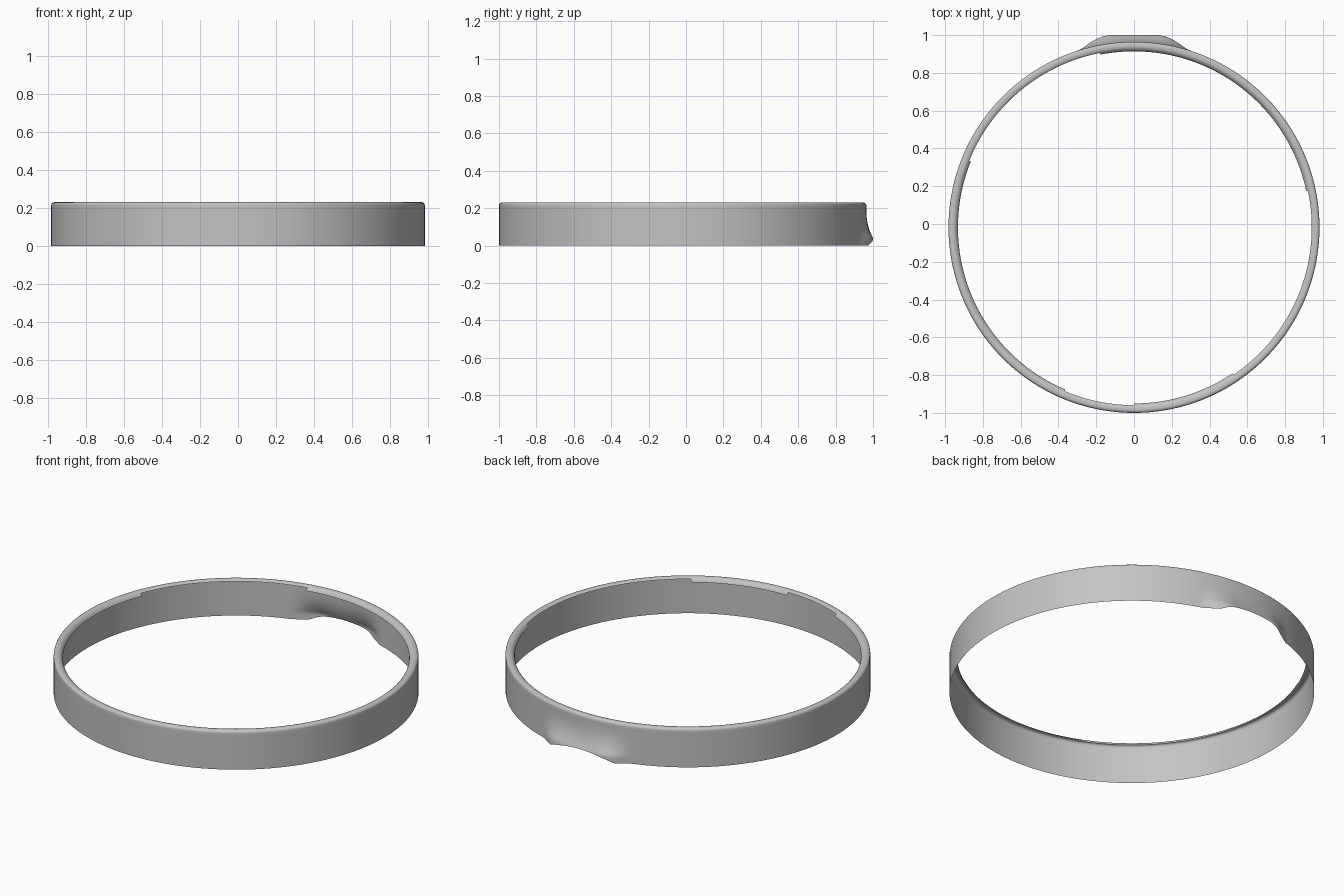
import bpy
import bmesh
import math

cube = bpy.data.objects.get("Cube")
if cube:
    bpy.data.objects.remove(cube, do_unlink=True)

R, CENTRE_Y = 0.982, -0.018      # band radius and offset making room for the tab
SEGMENTS, WALL_ROWS = 360, 16
SHOULDER, TOP = 0.215, 0.23
WIDE_SECTORS = [(12, 101), (158, 247), (270, 304)]   # degrees with a deeper curl

grey = bpy.data.materials.new("satin grey")
grey.use_nodes = True
colour = (0.55, 0.55, 0.55, 1)
grey.diffuse_color = colour
grey.node_tree.nodes["Principled BSDF"].inputs["Base Color"].default_value = colour


def tab_bulge(off, z):
    """Outward push of the wall near the thumb tab, off in degrees."""
    t = min(max((abs(off) - 6.5) / 11.5, 0), 1)
    if t >= 1:
        return 0
    fade = 1 - t * t * (3 - 2 * t)
    height = min(max((0.2 - z) / 0.16, 0), 1) ** 2.4
    return (1.018 / math.cos(math.radians(off)) - R) * fade * height


def tab_lift(off):
    """Arched lower edge of the thumb tab."""
    return 0.04 * max(0, 1 - (off / 11.5) ** 2) ** 0.7


# Rolled top edge: outer rounding, flat crown, then the inward curl
outer_round = [(R - 0.015 + 0.015 * math.cos(a), SHOULDER + 0.015 * math.sin(a))
               for a in (math.pi / 8 * i for i in range(1, 5))]
curl = [(0.955, TOP), (0.947, 0.227), (0.941, 0.222)]
deep_curl = [(0.935, 0.215), (0.932, 0.207)]
rim = outer_round + curl + deep_curl

bm = bmesh.new()
columns = []
for s in range(SEGMENTS):
    deg = s * 360 / SEGMENTS
    a = math.radians(deg)
    off = deg - 90
    low = tab_lift(off)
    points = []
    for i in range(WALL_ROWS + 1):
        z = low + (SHOULDER - low) * i / WALL_ROWS
        points.append((R + tab_bulge(off, z), z))
    points += rim
    columns.append([bm.verts.new((r * math.cos(a), CENTRE_Y + r * math.sin(a), z))
                    for r, z in points])

# Skin the columns, leaving out the deep curl in the narrow sectors
for s in range(SEGMENTS):
    c, d = columns[s], columns[(s + 1) % SEGMENTS]
    deg = s * 360 / SEGMENTS
    wide = any(lo <= deg < hi for lo, hi in WIDE_SECTORS)
    rows = len(c) - 1 - (0 if wide else len(deep_curl))
    for i in range(rows):
        bm.faces.new((c[i], d[i], d[i + 1], c[i + 1]))

loose = [v for v in bm.verts if not v.link_faces]
bmesh.ops.delete(bm, geom=loose, context='VERTS')
for f in bm.faces:
    f.smooth = True

mesh = bpy.data.meshes.new("lid_band")
bm.to_mesh(mesh)
bm.free()
mesh.materials.append(grey)
band = bpy.data.objects.new("lid_band", mesh)
bpy.context.scene.collection.objects.link(band)
